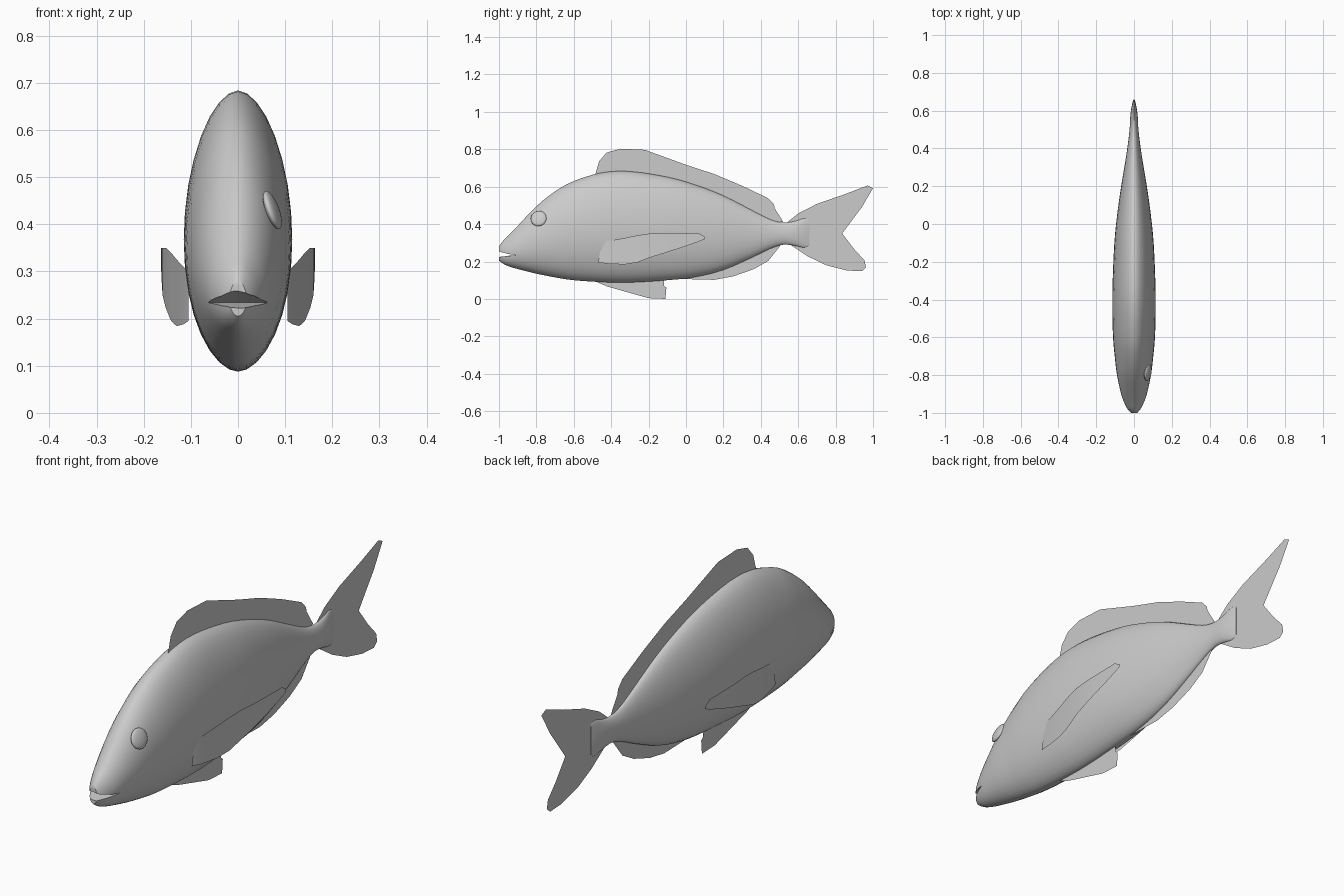
import bpy, bmesh, math
from mathutils import Euler, Vector

if "Cube" in bpy.data.objects:
    bpy.data.objects.remove(bpy.data.objects["Cube"])

grey = bpy.data.materials.new("silver grey")
grey.diffuse_color = (0.6, 0.6, 0.6, 1)
grey.use_nodes = True
grey.node_tree.nodes["Principled BSDF"].inputs["Base Color"].default_value = grey.diffuse_color


def finish(name, bm, smooth=None):
    """Turn a bmesh into a named, coloured object."""
    mesh = bpy.data.meshes.new(name)
    bm.to_mesh(mesh)
    bm.free()
    mesh.materials.append(grey)
    ob = bpy.data.objects.new(name, mesh)
    bpy.context.collection.objects.link(ob)
    if smooth:
        select(ob)
        bpy.ops.object.shade_smooth_by_angle(angle=math.radians(smooth))
    return ob


def select(ob):
    bpy.ops.object.select_all(action='DESELECT')
    ob.select_set(True)
    bpy.context.view_layer.objects.active = ob


def spline(pts, steps):
    """Smooth curve through the given stations."""
    out = []
    for i in range(len(pts) - 1):
        p0, p1 = pts[max(i - 1, 0)], pts[i]
        p2, p3 = pts[i + 1], pts[min(i + 2, len(pts) - 1)]
        for s in range(steps):
            t = s / steps
            out.append([b + 0.5 * t * (c - a + t * (2*a - 5*b + 4*c - d + t * (3*(b - c) + d - a)))
                        for a, b, c, d in zip(p0, p1, p2, p3)])
    return out + [list(pts[-1])]


# Body: lofted rings given as (y, top, bottom, half width)
stations = [
    (-1.0, .28, .205, .018), (-.98, .308, .190, .034), (-.95, .338, .175, .05),
    (-.9, .39, .16, .068), (-.8, .495, .135, .09), (-.7, .575, .115, .102),
    (-.6, .63, .10, .111), (-.45, .675, .09, .115), (-.3, .682, .088, .113),
    (-.1, .652, .10, .104), (.05, .61, .117, .089), (.2, .552, .155, .068),
    (.35, .475, .22, .043), (.45, .425, .268, .029), (.52, .408, .29, .022),
    (.58, .415, .285, .019), (.63, .43, .275, .011), (.66, .42, .285, .003)]
SEG = 32
bm = bmesh.new()
rings = []
for y, top, bot, w in spline(stations, 3):
    mid, half = (top + bot) / 2, (top - bot) / 2
    ring = []
    for k in range(SEG):
        a = 2 * math.pi * k / SEG
        c, s = math.cos(a), math.sin(a)
        x = w * math.copysign(abs(c) ** 1.1, c)
        ring.append(bm.verts.new((x, y, mid + half * (s - 0.06 * c * c))))
    rings.append(ring)
for r0, r1 in zip(rings, rings[1:]):
    for k in range(SEG):
        j = (k + 1) % SEG
        bm.faces.new((r0[k], r0[j], r1[j], r1[k]))
bm.faces.new(rings[0])
bm.faces.new(rings[-1])
bmesh.ops.recalc_face_normals(bm, faces=bm.faces)
body = finish("body", bm)

# Mouth: arched wedge cut into the snout
bm = bmesh.new()
sides = []
for x, lift in ((-.07, 0), (-.035, .008), (0, .016), (.035, .008), (.07, 0)):
    sides.append([bm.verts.new((x, y, z)) for y, z in
                  ((-.905, .234), (-1.03, .250 + lift), (-1.03, .225 - lift * .4))])
for a, b in zip(sides, sides[1:]):
    for k in range(3):
        j = (k + 1) % 3
        bm.faces.new((a[k], a[j], b[j], b[k]))
bm.faces.new(sides[0])
bm.faces.new(sides[-1])
bmesh.ops.recalc_face_normals(bm, faces=bm.faces)
cutter = finish("mouth_cutter", bm)
cutter.hide_render = True
mod = body.modifiers.new("mouth", 'BOOLEAN')
mod.operation, mod.solver, mod.object = 'DIFFERENCE', 'EXACT', cutter
select(body)
bpy.ops.object.modifier_apply(modifier=mod.name)
bpy.data.objects.remove(cutter)
bpy.ops.object.shade_smooth_by_angle(angle=math.radians(40))


# Fins on the centre plane: thin sheets from (y, z) outlines
def sheet(name, outline):
    bm = bmesh.new()
    face = bm.faces.new([bm.verts.new((0, y, z)) for y, z in outline])
    bmesh.ops.triangulate(bm, faces=[face])
    finish(name, bm)


sheet("dorsal_fin", [
    (-.485, .665), (-.465, .735), (-.425, .782), (-.35, .803), (-.22, .797), (0, .717),
    (.15, .668), (.3, .605), (.44, .538), (.47, .505), (.48, .455), (.52, .412),
    (.4, .40), (.2, .50), (0, .58), (-.3, .64)])
sheet("tail_fin", [
    (.53, .40), (.6, .457), (.7, .508), (.85, .56), (.97, .606), (1.0, .592),
    (.94, .49), (.835, .35), (.9, .265), (.955, .205), (.962, .168), (.94, .148),
    (.86, .152), (.75, .18), (.65, .228), (.55, .295), (.54, .35)])
sheet("anal_fin", [
    (-.12, .115), (-.08, .108), (.15, .102), (.25, .12), (.36, .158), (.44, .203),
    (.475, .25), (.51, .292), (.4, .30), (.2, .20), (0, .14)])
sheet("pelvic_fin", [
    (-.5, .10), (-.42, .066), (-.3, .032), (-.2, .004), (-.11, 0), (-.105, .06),
    (-.135, .085), (-.12, .11), (-.3, .12)])

# Pectoral fins: curved sheets as strips of (x, y low, z low, y high, z high)
strips = [(.105, -.47, .195, -.45, .302), (.115, -.42, .188, -.42, .309),
          (.13, -.33, .184, -.33, .325), (.142, -.26, .195, -.26, .34),
          (.153, -.19, .222, -.19, .35), (.16, -.1, .25, -.1, .35),
          (.162, 0, .282, 0, .35), (.163, .07, .307, .07, .35),
          (.163, .10, .32, .10, .333)]
for side, label in ((1, "right"), (-1, "left")):
    bm = bmesh.new()
    pairs = [(bm.verts.new((side * x, yl, zl)), bm.verts.new((side * x, yh, zh)))
             for x, yl, zl, yh, zh in strips]
    for a, b in zip(pairs, pairs[1:]):
        bm.faces.new((a[0], b[0], b[1], a[1]) if side > 0 else (a[1], b[1], b[0], a[0]))
    finish(label + "_pectoral_fin", bm, 40)

# Eye: flattened ball lying on the side of the head
bm = bmesh.new()
bmesh.ops.create_uvsphere(bm, u_segments=24, v_segments=12, radius=.043)
turn = Euler((0, math.radians(-20), math.radians(-10))).to_matrix()
for v in bm.verts:
    v.co = turn @ Vector((v.co.x * .3, v.co.y, v.co.z)) + Vector((.073, -.788, .43))
finish("eye", bm, 60)
